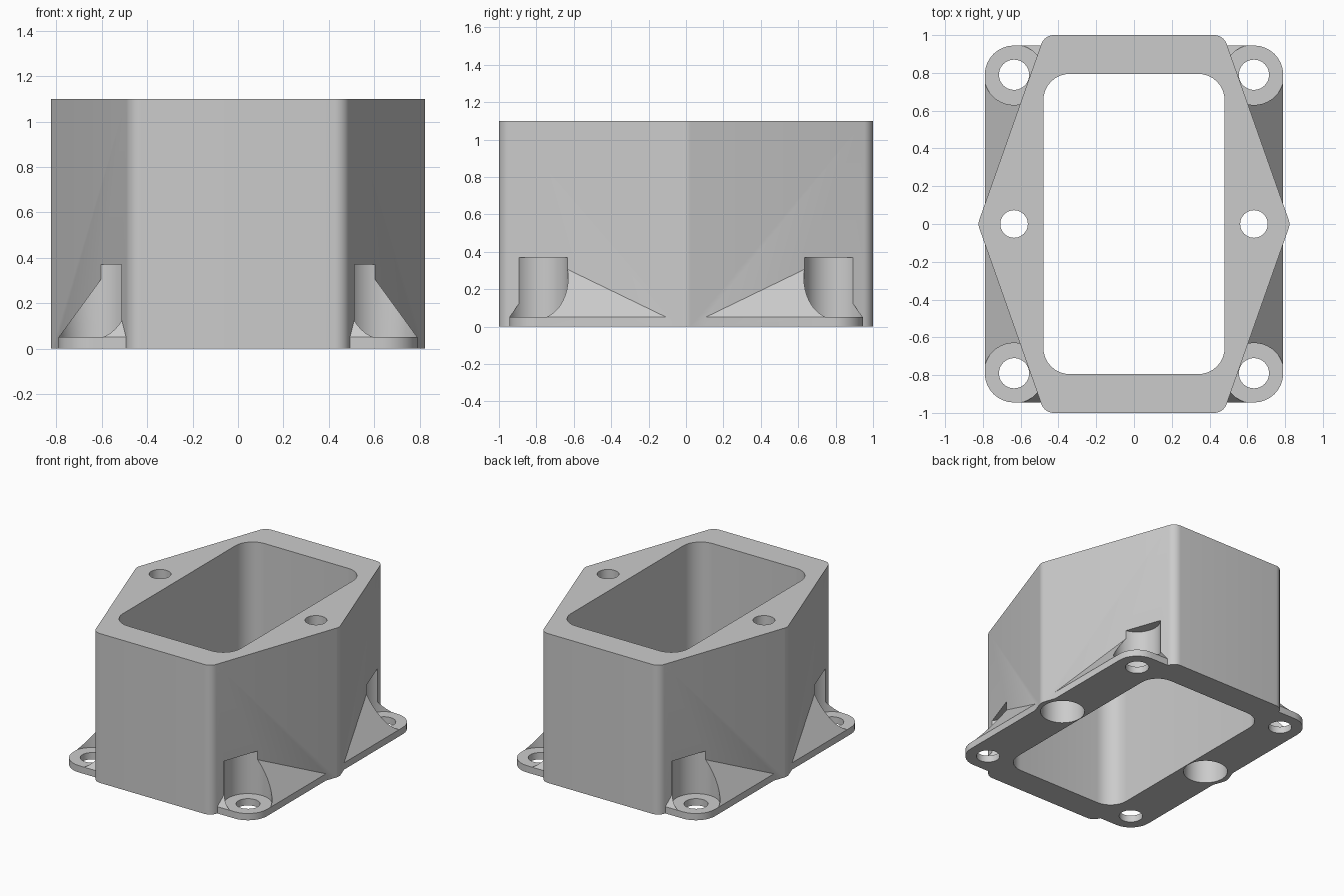
import bpy, bmesh
from math import cos, sin, tan, pi, atan2
from mathutils import Vector

cube = bpy.data.objects.get("Cube")
if cube:
    bpy.data.objects.remove(cube)

grey = bpy.data.materials.new("light_grey")
grey.use_nodes = True
colour = (0.6, 0.6, 0.6, 1)
grey.diffuse_color = colour
grey.node_tree.nodes["Principled BSDF"].inputs["Base Color"].default_value = colour

HEIGHT, PLATE = 1.1, 0.05
BOLT_X, BOLT_Y = 0.635, 0.79


def rounded(points, radius, steps=8):
    """Round every corner of a convex counter-clockwise polygon."""
    out = []
    for i, p in enumerate(points):
        p = Vector(p)
        a = (Vector(points[i - 1]) - p).normalized()
        b = (Vector(points[(i + 1) % len(points)]) - p).normalized()
        half = a.angle(b) / 2
        centre = p + (a + b).normalized() * radius / sin(half)
        start = p + a * radius / tan(half) - centre
        begin, sweep = atan2(start.y, start.x), pi - 2 * half
        for k in range(steps + 1):
            t = begin + sweep * k / steps
            out.append(centre + radius * Vector((cos(t), sin(t))))
    return out


def rectangle(x, y):
    return [(-x, -y), (x, -y), (x, y), (-x, y)]


def circle(x, y, radius, sides=40):
    return [(x + radius * cos(2 * pi * k / sides),
             y + radius * sin(2 * pi * k / sides)) for k in range(sides)]


def loft(name, layers):
    """Closed solid through (profile, height) layers with matching counts."""
    bm = bmesh.new()
    rings = [[bm.verts.new((p[0], p[1], z)) for p in prof] for prof, z in layers]
    for low, high in zip(rings, rings[1:]):
        for i in range(len(low)):
            j = (i + 1) % len(low)
            bm.faces.new((low[i], low[j], high[j], high[i]))
    bm.faces.new(rings[0][::-1])
    bm.faces.new(rings[-1])
    bmesh.ops.recalc_face_normals(bm, faces=bm.faces)
    mesh = bpy.data.meshes.new(name)
    bm.to_mesh(mesh)
    bm.free()
    mesh.materials.append(grey)
    obj = bpy.data.objects.new(name, mesh)
    bpy.context.collection.objects.link(obj)
    return obj


def prism(name, profile, low, high):
    return loft(name, [(profile, low), (profile, high)])


def combine(target, tool, operation):
    mod = target.modifiers.new(tool.name, "BOOLEAN")
    mod.operation, mod.solver, mod.object = operation, "EXACT", tool
    bpy.context.view_layer.objects.active = target
    bpy.ops.object.modifier_apply(modifier=mod.name)
    bpy.data.objects.remove(tool)


# Six-sided housing wall
hexagon = [(-0.474, -1), (0.474, -1), (0.827, 0),
           (0.474, 1), (-0.474, 1), (-0.827, 0)]
housing = prism("housing", rounded(hexagon, 0.07), 0, HEIGHT)

# Mounting plate with sloped gussets rising into the wall
foot = rounded(rectangle(0.79, 0.945), 0.155)
peak = rounded(rectangle(0.564, 0.724), 0.01)
combine(housing, loft("mounting_flange", [(foot, 0), (foot, PLATE), (peak, 0.36)]), "UNION")

# Main opening
combine(housing, prism("opening", rounded(rectangle(0.48, 0.795), 0.14), -0.1, 1.2),
        "DIFFERENCE")

# Corner bolt holes with screw head clearance, and lid screw holes
for sx in (-1, 1):
    x = sx * BOLT_X
    for sy in (-1, 1):
        y = sy * BOLT_Y
        combine(housing, prism("bolt_clearance", circle(x, y, 0.16), PLATE, 0.37), "DIFFERENCE")
        combine(housing, prism("bolt_hole", circle(x, y, 0.08), -0.1, 0.2), "DIFFERENCE")
    combine(housing, prism("lid_counterbore", circle(x, 0, 0.15), -0.1, 0.8), "DIFFERENCE")
    combine(housing, prism("lid_screw_hole", circle(x, 0, 0.073), 0.5, 1.2), "DIFFERENCE")

# Smooth fillets with crisp edges
bpy.ops.object.select_all(action="DESELECT")
housing.select_set(True)
bpy.context.view_layer.objects.active = housing
bpy.ops.object.shade_smooth_by_angle(angle=pi / 9)
